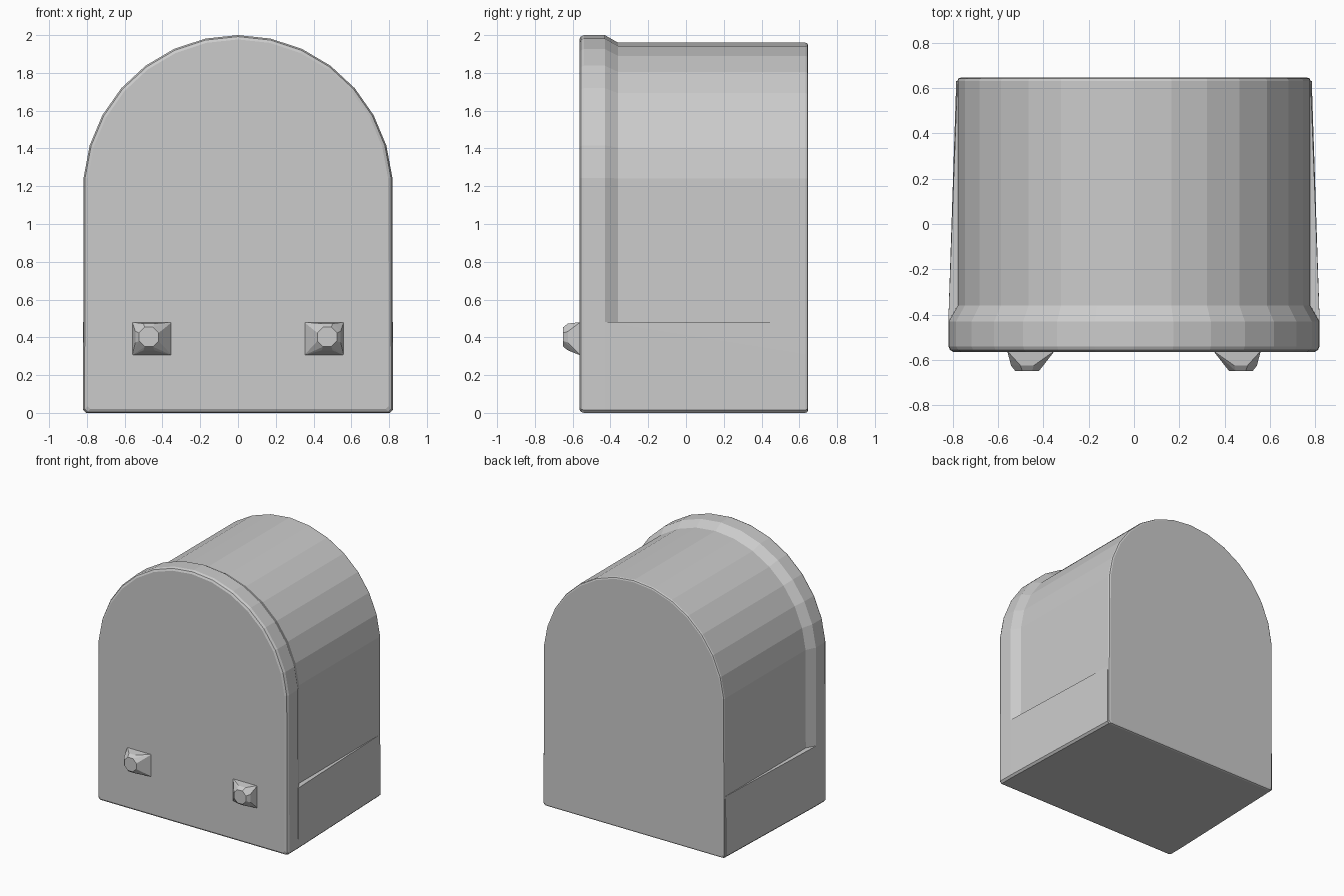
import bpy, bmesh, math

cube = bpy.data.objects.get("Cube")
if cube:
    bpy.data.objects.remove(cube, do_unlink=True)

grey = bpy.data.materials.new("plain_grey")
grey.use_nodes = True
COLOUR = (0.6, 0.6, 0.6, 1)
grey.diffuse_color = COLOUR
grey.node_tree.nodes["Principled BSDF"].inputs["Base Color"].default_value = COLOUR

ARC_CENTRE = 1.18
ARC_STEPS = 14


def finish(name, bm):
    bmesh.ops.recalc_face_normals(bm, faces=bm.faces)
    mesh = bpy.data.meshes.new(name)
    bm.to_mesh(mesh)
    bm.free()
    mesh.materials.append(grey)
    obj = bpy.data.objects.new(name, mesh)
    bpy.context.collection.objects.link(obj)
    return obj


def arch(radius, floor, bevel=0.015):
    """Outline of an arch: flat floor, straight sides, round top."""
    pts = [(-radius, floor + bevel), (bevel - radius, floor),
           (radius - bevel, floor), (radius, floor + bevel)]
    for i in range(ARC_STEPS + 1):
        a = math.radians(4.5 + 171 * i / ARC_STEPS)
        pts.append((radius * math.cos(a), ARC_CENTRE + radius * math.sin(a)))
    return pts


def loft(name, sections):
    """Join arches given as (y, radius, floor) and cap both ends."""
    bm = bmesh.new()
    rings = [[bm.verts.new((x, y, z)) for x, z in arch(r, floor)]
             for y, r, floor in sections]
    for a, b in zip(rings, rings[1:]):
        n = len(a)
        for i in range(n):
            bm.faces.new((a[i], a[(i + 1) % n], b[(i + 1) % n], b[i]))
    bm.faces.new(rings[0])
    bm.faces.new(rings[-1])
    return finish(name, bm)


def hull(name, points):
    bm = bmesh.new()
    for p in points:
        bm.verts.new(p)
    out = bmesh.ops.convex_hull(bm, input=bm.verts)
    loose = {e for e in out["geom_interior"] + out["geom_unused"]
             if isinstance(e, bmesh.types.BMVert)}
    bmesh.ops.delete(bm, geom=list(loose), context="VERTS")
    return finish(name, bm)


# Long arched body, bevelled at the back
loft("arched_body", [(-0.45, 0.78, 0), (0.632, 0.78, 0),
                     (0.642, 0.776, 0.004), (0.646, 0.766, 0.014)])

# Wider front panel with a sloped step down to the body
loft("front_panel", [(-0.565, 0.797, 0.02), (-0.557, 0.812, 0.006),
                     (-0.54, 0.82, 0), (-0.43, 0.82, 0), (-0.36, 0.78, 0)])

# Tapered lower sides that fill the step near the ground
base = []
for s in (-1, 1):
    for z, inset in ((0, 0.015), (0.015, 0), (0.31, 0)):
        base += [(s * (0.82 - inset), -0.43, z),
                 (s * (0.785 - inset), 0.632, z)]
    base += [(s * 0.82, -0.43, 0.48), (s * 0.78, -0.36, 0.48),
             (s * 0.78, 0.632, 0.48)]
hull("tapered_base", base)

# Faceted knobs on square feet
for side, s in (("left", 1), ("right", -1)):
    pts = [(s * x, -0.56, z) for x in (0.35, 0.56) for z in (0.305, 0.48)]
    for y, r in ((-0.625, 0.077), (-0.65, 0.056)):
        for i in range(8):
            a = math.pi * (i + 0.5) / 4
            pts.append((s * (0.472 + r * math.cos(a)), y, 0.402 + r * math.sin(a)))
    hull(side + "_knob", pts)
